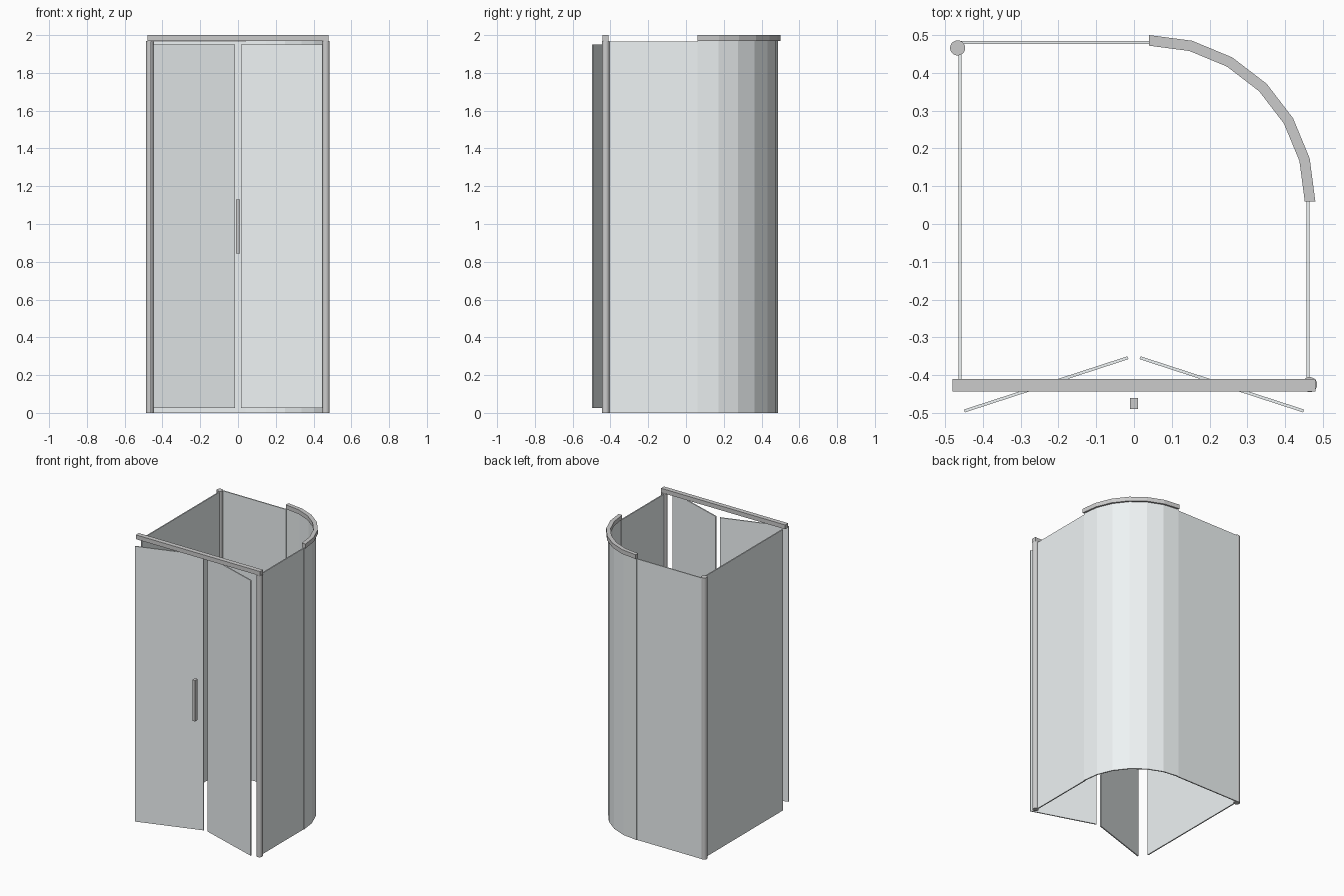
import bpy, bmesh, math

if "Cube" in bpy.data.objects:
    bpy.data.objects.remove(bpy.data.objects["Cube"])

CX, CY = 0.04, 0.06  # centre of the rounded corner


def material(name, rgb):
    mat = bpy.data.materials.new(name)
    mat.diffuse_color = (*rgb, 1)
    mat.use_nodes = True
    mat.node_tree.nodes["Principled BSDF"].inputs["Base Color"].default_value = mat.diffuse_color
    return mat


GLASS = material("pale_glass", (0.86, 0.90, 0.91))
METAL = material("light_metal", (0.80, 0.80, 0.82))


def make_object(name, bm, mat):
    bmesh.ops.recalc_face_normals(bm, faces=bm.faces)
    me = bpy.data.meshes.new(name)
    bm.to_mesh(me)
    bm.free()
    me.materials.append(mat)
    ob = bpy.data.objects.new(name, me)
    bpy.context.collection.objects.link(ob)
    return ob


def prism(name, outline, z0, z1, mat=METAL):
    """Extrude a plan outline from z0 to z1."""
    bm = bmesh.new()
    face = bm.faces.new([bm.verts.new((x, y, z0)) for x, y in outline])
    ext = bmesh.ops.extrude_face_region(bm, geom=[face])
    tops = [v for v in ext["geom"] if isinstance(v, bmesh.types.BMVert)]
    bmesh.ops.translate(bm, verts=tops, vec=(0, 0, z1 - z0))
    # the extrude may leave the start face out, so close the bottom
    bmesh.ops.holes_fill(bm, edges=[e for e in bm.edges if e.is_boundary])
    return make_object(name, bm, mat)


def rect(x0, x1, y0, y1):
    return [(x0, y0), (x1, y0), (x1, y1), (x0, y1)]


def arc(r, a0, a1):
    """Corner arc points, one every 15 degrees."""
    n = round(abs(a1 - a0) / 15)
    angles = [math.radians(a0 + (a1 - a0) * i / n) for i in range(n + 1)]
    return [(CX + r * math.cos(a), CY + r * math.sin(a)) for a in angles]


def post(name, x, y, z1):
    ring = [(x + 0.02 * math.cos(i * math.tau / 20),
             y + 0.02 * math.sin(i * math.tau / 20)) for i in range(20)]
    ob = prism(name, ring, 0, z1)
    bpy.ops.object.select_all(action='DESELECT')
    ob.select_set(True)
    bpy.context.view_layer.objects.active = ob
    bpy.ops.object.shade_smooth_by_angle(angle=math.radians(30))


# Fixed glass: left, side and back walls, and the curved corner pane
R0, R1, H = 0.416, 0.424, 1.965
prism("left_glass", rect(-0.464, -0.456, -0.41, 0.465), 0, H, GLASS)
prism("right_glass", rect(CX + R0, CX + R1, -0.42, CY), 0, H, GLASS)
prism("back_glass", rect(-0.46, CX, CY + R0, CY + R1), 0, H, GLASS)
prism("curved_glass", arc(R1 + 0.004, 0, 90) + arc(R0 + 0.004, 90, 0), 0, 1.97, GLASS)

# Corner posts
post("back_left_post", -0.467, 0.466, 1.97)
post("front_right_post", 0.465, -0.425, 1.97)

# Top rails
prism("front_rail", rect(-0.48, 0.48, -0.443, -0.41), 1.97, 2.0)
prism("curved_rail", arc(0.44, 0, 90) + arc(0.412, 90, 0), 1.97, 2.0)

# Pivoted door leaves, mirrored about x = 0
outer, inner = (0.449, -0.495), (0.016, -0.354)
dx, dy = outer[0] - inner[0], outer[1] - inner[1]
k = 0.004 / math.hypot(dx, dy)
nx, ny = -dy * k, dx * k
leaf = [(outer[0] + nx, outer[1] + ny), (inner[0] + nx, inner[1] + ny),
        (inner[0] - nx, inner[1] - ny), (outer[0] - nx, outer[1] - ny)]
for name, s in (("left_door", -1), ("right_door", 1)):
    prism(name, [(s * x, y) for x, y in leaf], 0.025, 1.95, GLASS)

# Door handle
prism("door_handle", rect(-0.01, 0.01, -0.49, -0.461), 0.843, 1.13)
